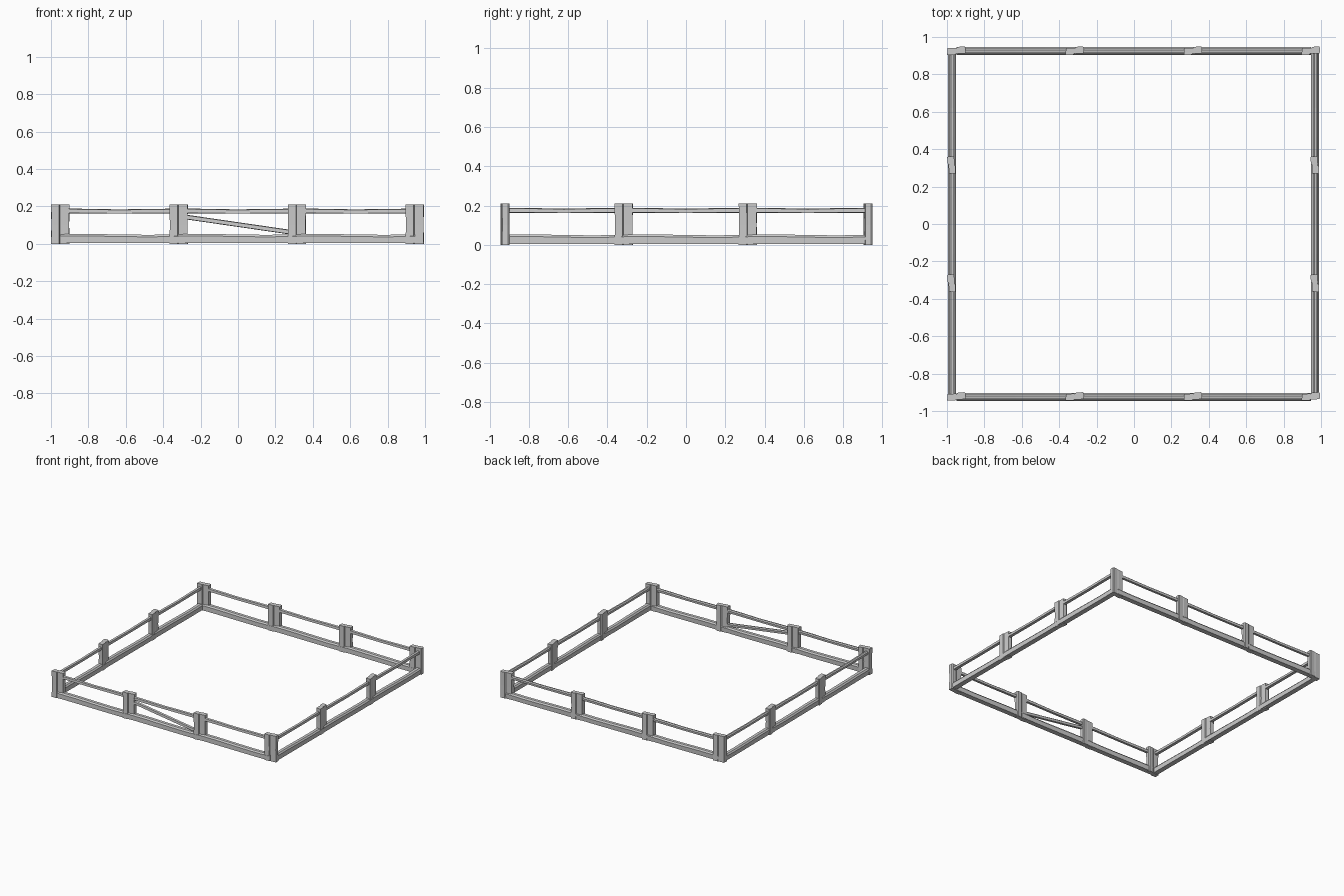
import bpy, bmesh, math
from mathutils import Matrix, Vector

if "Cube" in bpy.data.objects:
    bpy.data.objects.remove(bpy.data.objects["Cube"])


def prism(name, rings, matrix):
    """Skin a row of matching cross-sections into a closed flat-shaded solid."""
    bm = bmesh.new()
    vs = [[bm.verts.new(matrix @ Vector(p)) for p in ring] for ring in rings]
    n = len(vs[0])
    for a, b in zip(vs, vs[1:]):
        for i in range(n):
            j = (i + 1) % n
            bm.faces.new((a[i], a[j], b[j], b[i]))
    bm.faces.new(vs[0])
    bm.faces.new(vs[-1])
    bmesh.ops.recalc_face_normals(bm, faces=bm.faces)
    mesh = bpy.data.meshes.new(name)
    bm.to_mesh(mesh)
    bm.free()
    ob = bpy.data.objects.new(name, mesh)
    bpy.context.collection.objects.link(ob)
    return ob


# Post plan: two staggered planks with a shallow groove between them
POST = [(-.049, -.021), (-.006, -.02), (-.002, -.013), (.004, -.015), (.048, -.012),
        (.049, .018), (.044, .025), (.008, .022), (.002, .016), (-.004, .017), (-.047, .015)]


def post(name, matrix, wide=1.0, deep=1.0, height=.21):
    rings = []
    for z, s in ((0, 1), (.1, .97), (height, 1)):
        rings.append([(u * wide * s, v * deep * s, z) for u, v in POST])
    return prism(name, rings, matrix)


# Each beam section is (v, z); it warps a little along its length
BASE = [(-.021, .003), (.019, .003), (.021, .036), (.012, .047), (-.012, .047), (-.021, .036)]
RAIL = [(-.012, .164), (.010, .162), (.012, .180), (.004, .187), (-.011, .184)]


def beam(name, profile, u0, u1, matrix, lifts, drop=(0, 0)):
    rings = []
    for i, lift in enumerate(lifts):
        t = i / (len(lifts) - 1)
        mid = sum(z for _, z in profile) / len(profile)
        fall = drop[0] + (drop[1] - drop[0]) * t
        rings.append([(u0 + (u1 - u0) * t, v, z + fall + (lift if z > mid else lift * .3))
                      for v, z in profile])
    return prism(name, rings, matrix)


def side(label, matrix, us, wide, deep, corners):
    for i, u in enumerate(us):
        if corners or 0 < i < 3:
            post(label + "_post", matrix @ Matrix.Translation((u, 0, 0)), wide, deep)
    for a, b in zip(us, us[1:]):
        beam(label + "_base_beam", BASE, a, b, matrix, (.006, .006, .003, .001, .004))
        beam(label + "_top_rail", RAIL, a, b, matrix, (.002, 0, -.003, 0, .001))


LONG = (-.95, -.317, .315, .945)
SHORT = (-.925, -.317, .315, .925)

# Front and back runs carry the corner posts
for label, y in (("front", -.924), ("back", .925)):
    side(label, Matrix.Translation((0, y, 0)), LONG, 1, 1, True)

# Left and right runs
for label, x, turn in (("left", -.974, 90), ("right", .968, 90)):
    m = Matrix.Translation((x, 0, 0)) @ Matrix.Rotation(math.radians(turn), 4, 'Z')
    side(label, m, SHORT, .95, 1, False)

# Sloping loose rail in the middle front bay
beam("loose_front_rail", RAIL, -.30, .30, Matrix.Translation((0, -.924, 0)),
     (0, 0, 0), (-.028, -.115))
